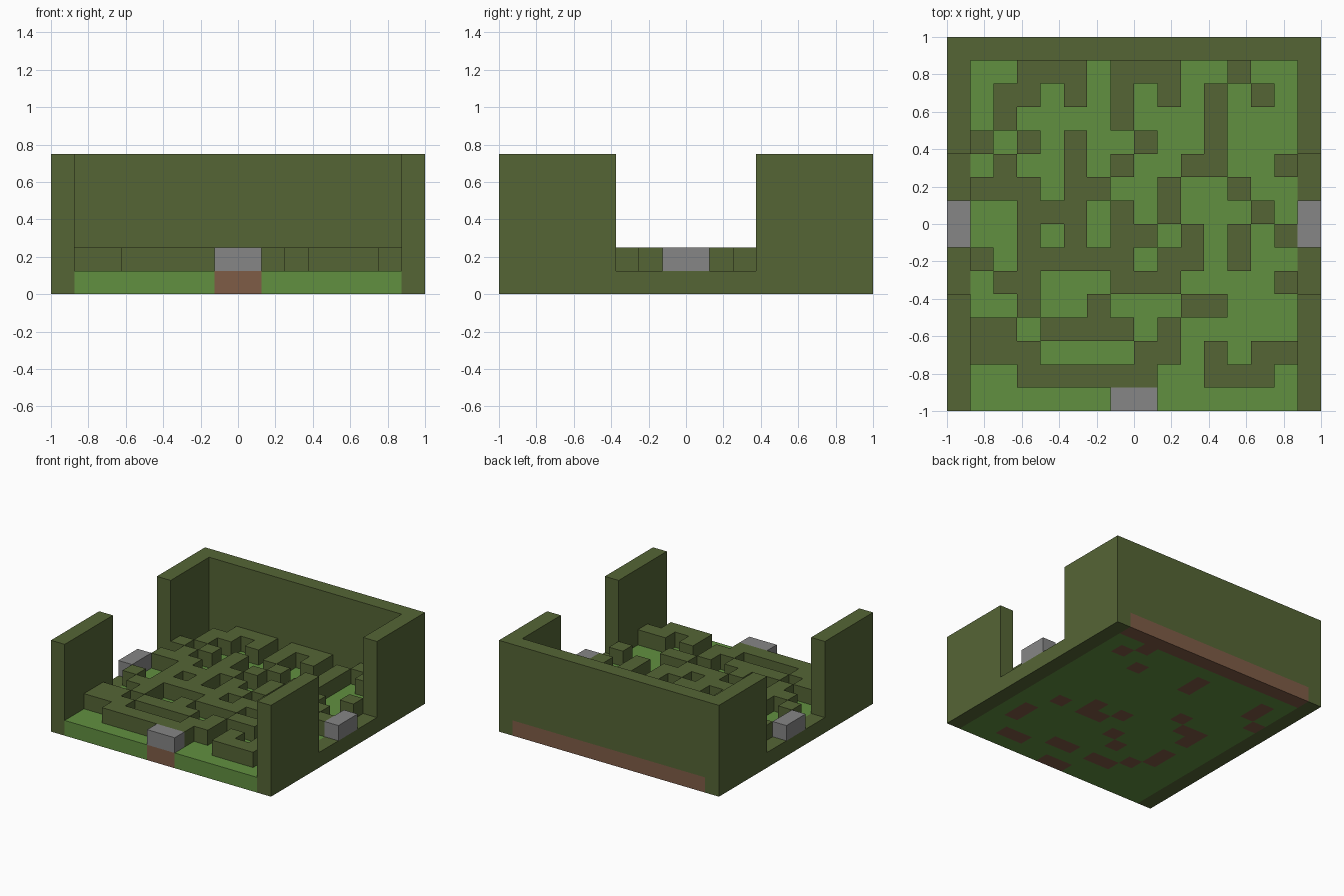
import bpy, bmesh

cube = bpy.data.objects.get("Cube")
if cube:
    bpy.data.objects.remove(cube, do_unlink=True)

CELL = 0.125

# Hedge plan, back row first, inside the side walls
HEDGE = [
    "..............",
    "..###.###..#..",
    ".##.#.#.#.#.#.",
    ".#....#...#...",
    "#.#.#..#..#...",
    ".#..#.#..##..#",
    "###.##..#..#..",
    "..###.#.#...#.",
    "..#.#.##.#.#.#",
    "#.#####.##.#..",
    ".##...###....#",
    "..#..#...##...",
    "##.####.#.....",
    "###....##.#.##",
    "..######..###.",
    "..............",
]

# Bare soil patches on the underside
SOIL = [
    "##############",
    "...........#..",
    ".#....#.....#.",
    ".#....#...#...",
    "#.............",
    "..............",
    "....#.........",
    "..##..........",
    "..#....#.#....",
    "........##.#..",
    "..#...#.......",
    "..#..#......#.",
    "...#........#.",
    "....##.##.....",
    "..........##..",
    "......##......",
]


def material(name, rgb):
    mat = bpy.data.materials.new(name)
    mat.use_nodes = True
    colour = (*rgb, 1)
    mat.diffuse_color = colour
    bsdf = mat.node_tree.nodes["Principled BSDF"]
    bsdf.inputs["Base Color"].default_value = colour
    bsdf.inputs["Roughness"].default_value = 0.9
    return mat


LEAF = material("hedge olive", (0.091, 0.130, 0.036))
GRASS = material("grass green", (0.120, 0.279, 0.051))
EARTH = material("soil brown", (0.212, 0.107, 0.061))
STONE = material("stone grey", (0.238, 0.238, 0.238))


def finish(name, bm, *mats):
    mesh = bpy.data.meshes.new(name)
    bm.to_mesh(mesh)
    bm.free()
    for mat in mats:
        mesh.materials.append(mat)
    obj = bpy.data.objects.new(name, mesh)
    bpy.context.collection.objects.link(obj)
    return obj


def marked(plan, point):
    col = int((point.x + 0.875) / CELL)
    row = int((1 - point.y) / CELL)
    return plan[row][col] == "#"


def sheet(z):
    """Grid of cells between the side walls."""
    bm = bmesh.new()
    bmesh.ops.create_grid(bm, x_segments=14, y_segments=16, size=1)
    for v in bm.verts:
        v.co.x *= 0.875
        v.co.z = z
    return bm


def raise_faces(bm, height):
    out = bmesh.ops.extrude_face_region(bm, geom=bm.faces[:])
    verts = [g for g in out["geom"] if isinstance(g, bmesh.types.BMVert)]
    bmesh.ops.translate(bm, verts=verts, vec=(0, 0, height))


def box(name, low, high, mat):
    bm = bmesh.new()
    bmesh.ops.create_cube(bm, size=1)
    for v in bm.verts:
        for i in range(3):
            v.co[i] = high[i] if v.co[i] > 0 else low[i]
    return finish(name, bm, mat)


def side_wall(name, side):
    """Stepped wall with a low middle gap, extruded from its side profile."""
    half = [(1, 0), (1, 0.75), (0.375, 0.75), (0.375, CELL)]
    profile = half + [(-y, z) for y, z in reversed(half)]
    bm = bmesh.new()
    face = bm.faces.new([bm.verts.new((side * 0.875, y, z)) for y, z in profile])
    out = bmesh.ops.extrude_face_region(bm, geom=[face])
    verts = [g for g in out["geom"] if isinstance(g, bmesh.types.BMVert)]
    bmesh.ops.translate(bm, verts=verts, vec=(side * CELL, 0, 0))
    bmesh.ops.recalc_face_normals(bm, faces=bm.faces[:])
    finish(name, bm, LEAF)


# Ground slab: grass, with soil at the back, the front step and underneath
bm = sheet(0)
raise_faces(bm, CELL)
bmesh.ops.recalc_face_normals(bm, faces=bm.faces[:])
for f in bm.faces:
    c = f.calc_center_median()
    if f.normal.z < -0.5:
        f.material_index = int(marked(SOIL, c))
    elif f.normal.y > 0.5:
        f.material_index = 1
    elif f.normal.y < -0.5:
        f.material_index = int(abs(c.x) < CELL)
finish("ground", bm, GRASS, EARTH)

# Low maze hedges
bm = sheet(CELL)
gaps = [f for f in bm.faces if not marked(HEDGE, f.calc_center_median())]
bmesh.ops.delete(bm, geom=gaps, context="FACES")
raise_faces(bm, CELL)
finish("maze_hedges", bm, LEAF)

# Tall outer walls
side_wall("left_wall", 1)
side_wall("right_wall", -1)
box("back_wall", (-0.875, 0.875, CELL), (0.875, 1, 0.75), LEAF)

# Stone blocks at the three entrances
box("left_stone", (0.875, -CELL, CELL), (1, CELL, 2 * CELL), STONE)
box("right_stone", (-1, -CELL, CELL), (-0.875, CELL, 2 * CELL), STONE)
box("front_stone", (-CELL, -1, CELL), (CELL, -0.875, 2 * CELL), STONE)
